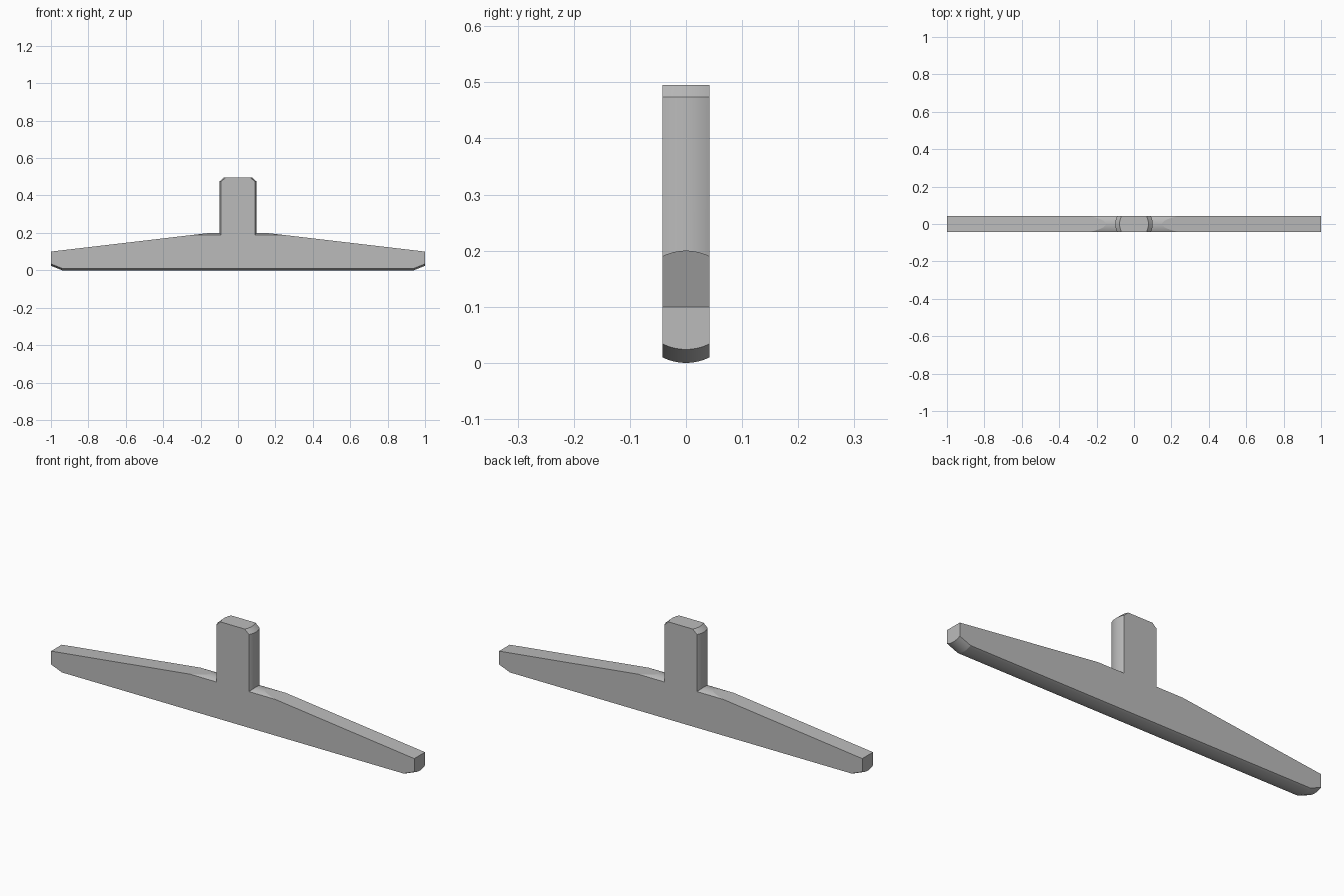
import bpy, bmesh, math

if "Cube" in bpy.data.objects:
    bpy.data.objects.remove(bpy.data.objects["Cube"])

HALF_DEPTH = 0.042   # half thickness in y
BULGE = 0.01         # how far the rounded faces swell at the middle
SLICES = 16

grey = bpy.data.materials.new("plain grey")
grey.diffuse_color = (0.5, 0.5, 0.5, 1)
grey.use_nodes = True
grey.node_tree.nodes["Principled BSDF"].inputs["Base Color"].default_value = grey.diffuse_color


def outline(d):
    """Closed inverted-T outline, with rounded faces drawn in by d."""
    shoulder_x = 0.15 + d * 8.5          # where the sloped top meets the crown
    right = [
        (0.94, d), (1.0, 0.024 + d),     # bottom edge and end chamfer
        (1.0, 0.10),                     # end wall
        (shoulder_x, 0.20 - d),          # sloped top
        (0.10 - d, 0.20 - d),            # crowned shoulder
        (0.10 - d, 0.474),               # stem side
        (0.077 - d, 0.495),              # stem top chamfer
    ]
    return right + [(-x, z) for x, z in reversed(right)]


# Loft the outline through the thickness along a circular arc
radius = (HALF_DEPTH ** 2 + BULGE ** 2) / (2 * BULGE)
span = math.asin(HALF_DEPTH / radius)
bm = bmesh.new()
rings = []
for i in range(SLICES + 1):
    a = span * (2 * i / SLICES - 1)
    d = radius * (1 - math.cos(a))
    rings.append([bm.verts.new((x, radius * math.sin(a), z)) for x, z in outline(d)])

# Rim faces
for r0, r1 in zip(rings, rings[1:]):
    n = len(r0)
    for k in range(n):
        j = (k + 1) % n
        bm.faces.new((r0[k], r0[j], r1[j], r1[k]))

# Flat front and back
bm.faces.new(rings[0])
bm.faces.new(rings[-1][::-1])
bmesh.ops.recalc_face_normals(bm, faces=bm.faces)

mesh = bpy.data.meshes.new("tee_blade")
bm.to_mesh(mesh)
bm.free()
mesh.materials.append(grey)
blade = bpy.data.objects.new("tee_blade", mesh)
bpy.context.collection.objects.link(blade)

# Smooth the rounded faces, keep all outline corners sharp
bpy.context.view_layer.objects.active = blade
blade.select_set(True)
bpy.ops.object.shade_smooth_by_angle(angle=math.radians(5))
